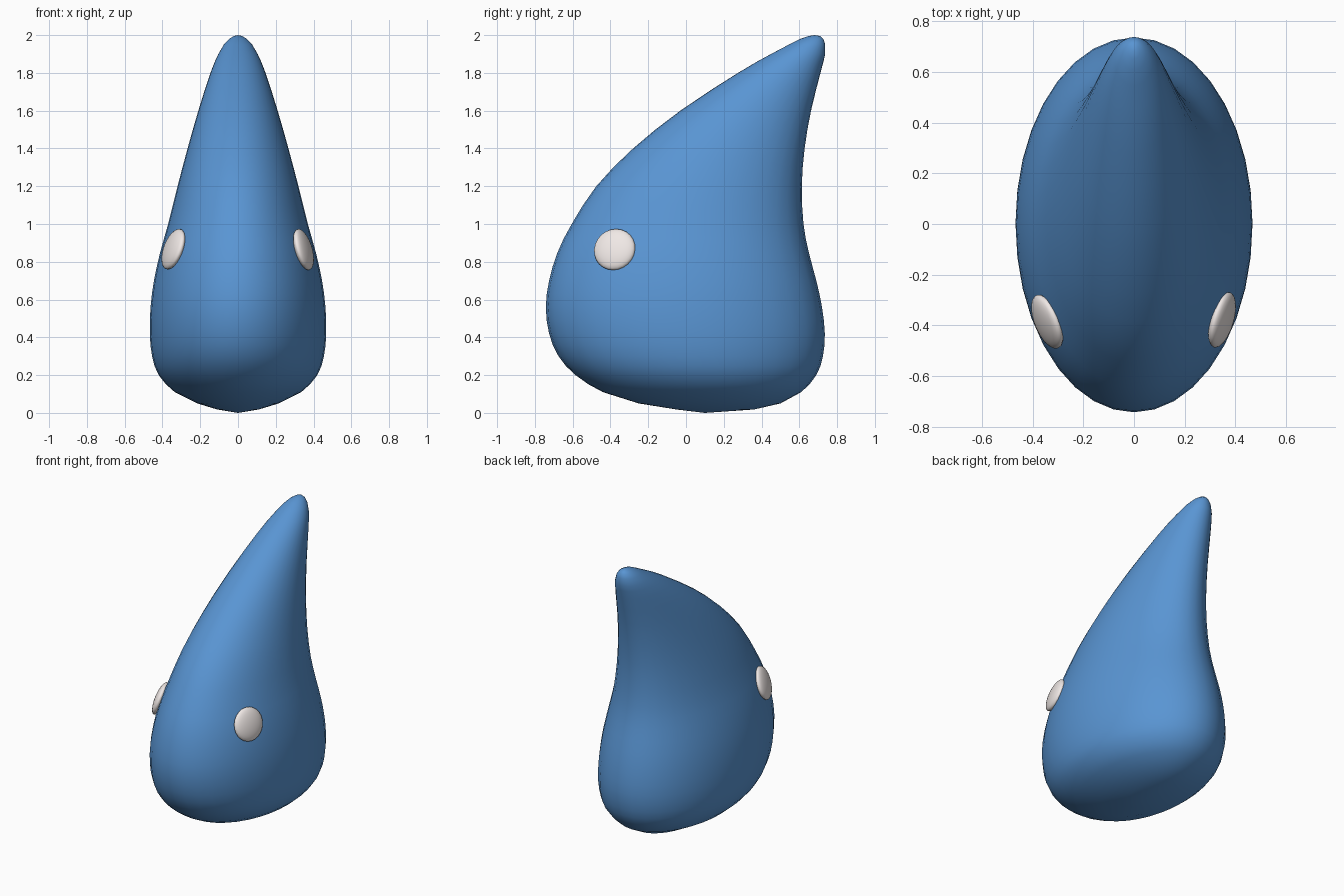
import bpy, bmesh
from math import cos, sin, pi
from mathutils import Vector

if "Cube" in bpy.data.objects:
    bpy.data.objects.remove(bpy.data.objects["Cube"])


def material(name, rgb):
    m = bpy.data.materials.new(name)
    m.diffuse_color = (*rgb, 1)
    m.use_nodes = True
    m.node_tree.nodes["Principled BSDF"].inputs["Base Color"].default_value = m.diffuse_color
    return m


blue = material("blue", (0.10, 0.30, 0.65))
white = material("off_white", (0.87, 0.81, 0.79))


def finish(name, bm, mat):
    bmesh.ops.recalc_face_normals(bm, faces=bm.faces)
    me = bpy.data.meshes.new(name)
    bm.to_mesh(me)
    bm.free()
    me.materials.append(mat)
    for p in me.polygons:
        p.use_smooth = True
    ob = bpy.data.objects.new(name, me)
    bpy.context.collection.objects.link(ob)
    return ob


# Body sections: height, front y, back y, half width
sections = [
    (0.000, 0.10, 0.10, 0.0), (0.018, -0.05, 0.36, 0.11), (0.05, -0.25, 0.50, 0.215),
    (0.11, -0.44, 0.61, 0.335), (0.20, -0.585, 0.69, 0.42), (0.30, -0.675, 0.725, 0.455),
    (0.42, -0.725, 0.735, 0.467), (0.56, -0.742, 0.72, 0.463), (0.70, -0.725, 0.69, 0.445),
    (0.85, -0.68, 0.65, 0.412), (1.00, -0.605, 0.622, 0.37), (1.20, -0.475, 0.613, 0.32),
    (1.40, -0.28, 0.628, 0.267), (1.60, -0.03, 0.662, 0.21), (1.80, 0.275, 0.712, 0.146),
    (1.90, 0.45, 0.737, 0.104), (1.95, 0.545, 0.737, 0.075), (1.98, 0.605, 0.727, 0.047),
    (1.995, 0.65, 0.71, 0.022), (2.00, 0.68, 0.68, 0.0),
]


def smooth_between(a, b, c, d, t):
    return [0.5 * (2 * q + (r - p) * t + (2 * p - 5 * q + 4 * r - s) * t * t
                   + (3 * q - p - 3 * r + s) * t ** 3) for p, q, r, s in zip(a, b, c, d)]


rings = []
last = len(sections) - 1
for i in range(last):
    steps = 2 if 2 < i < last - 4 else 1
    a, b, c, d = (sections[min(max(i + k, 0), last)] for k in (-1, 0, 1, 2))
    rings += [smooth_between(a, b, c, d, k / steps) for k in range(steps)]

# Body: elliptical loft closed by a point at each end
SIDES = 36
bm = bmesh.new()
loops = []
for z, yf, yb, w in rings[1:]:
    cy, ry = (yf + yb) / 2, (yb - yf) / 2
    loops.append([bm.verts.new((w * cos(2 * pi * k / SIDES), cy + ry * sin(2 * pi * k / SIDES), z))
                  for k in range(SIDES)])
bottom = bm.verts.new((0, 0.10, 0))
top = bm.verts.new((0, 0.68, 2))
for k in range(SIDES):
    n = (k + 1) % SIDES
    for lo, hi in zip(loops, loops[1:]):
        bm.faces.new((lo[k], lo[n], hi[n], hi[k]))
    bm.faces.new((bottom, loops[0][n], loops[0][k]))
    bm.faces.new((top, loops[-1][k], loops[-1][n]))
finish("body", bm, blue)


# Eyes: flattened balls lying on the body surface
def eye(name, centre, normal):
    bm = bmesh.new()
    bmesh.ops.create_uvsphere(bm, u_segments=24, v_segments=16, radius=1)
    bmesh.ops.scale(bm, vec=(0.113, 0.113, 0.036), verts=bm.verts)
    ob = finish(name, bm, white)
    ob.rotation_euler = Vector(normal).to_track_quat('Z', 'Y').to_euler()
    ob.location = centre


eye("right_eye", (0.347, -0.378, 0.865), (0.92, -0.27, 0.27))
eye("left_eye", (-0.342, -0.385, 0.867), (-0.88, -0.36, 0.33))
